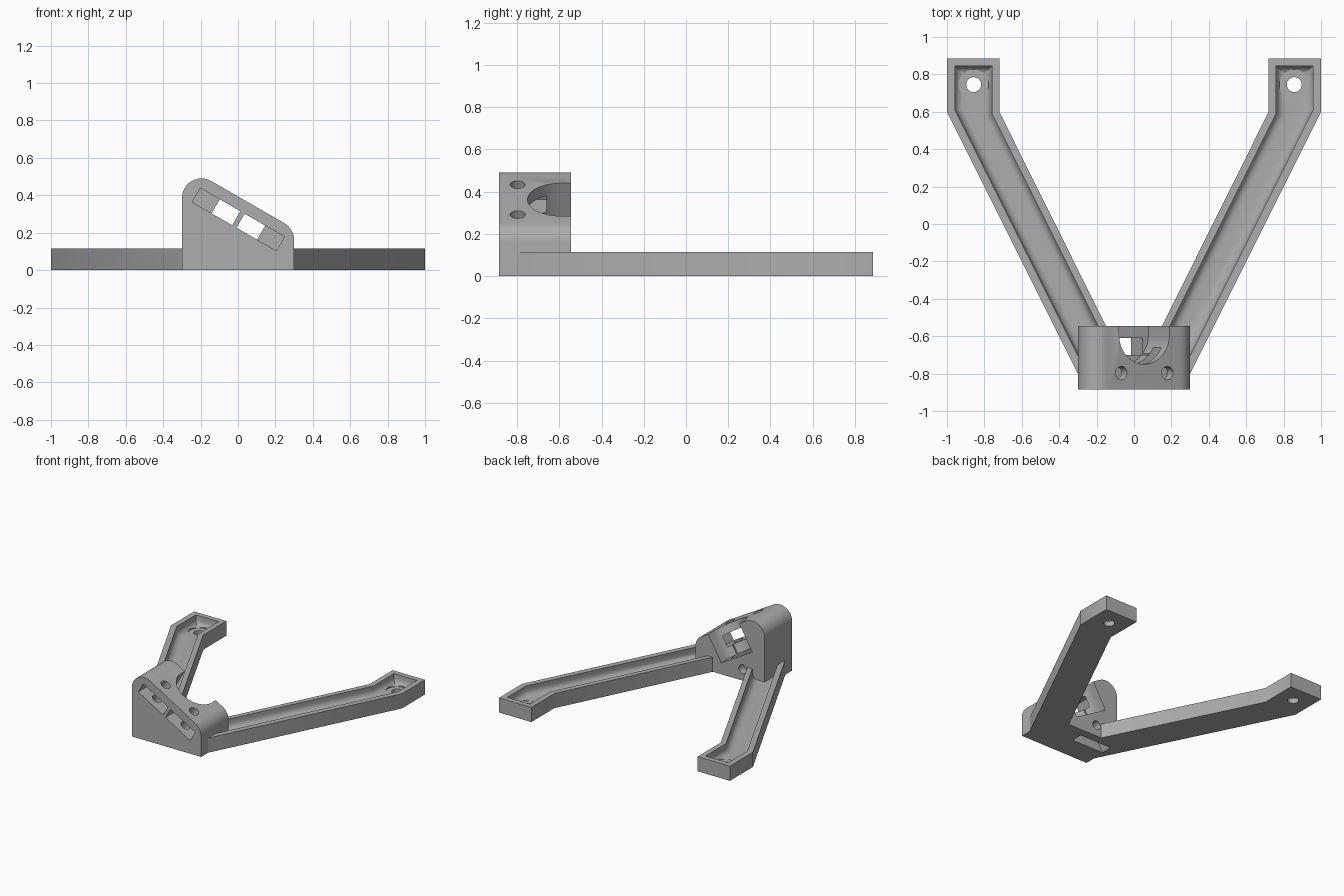
import bpy, bmesh
from math import radians, sin, cos
from mathutils import Matrix, Vector

if "Cube" in bpy.data.objects:
    bpy.data.objects.remove(bpy.data.objects["Cube"])

grey = bpy.data.materials.new("plain grey")
grey.use_nodes = True
grey.diffuse_color = (0.42, 0.42, 0.42, 1)
grey.node_tree.nodes["Principled BSDF"].inputs["Base Color"].default_value = grey.diffuse_color


def make_object(name, bm):
    bmesh.ops.recalc_face_normals(bm, faces=bm.faces)
    mesh = bpy.data.meshes.new(name)
    bm.to_mesh(mesh)
    bm.free()
    mesh.materials.append(grey)
    obj = bpy.data.objects.new(name, mesh)
    bpy.context.collection.objects.link(obj)
    return obj


def prism(name, points, offset, fillet=0):
    """Extrude a closed 3D outline, optionally rounding the edges of its first face."""
    bm = bmesh.new()
    base = bm.faces.new([bm.verts.new(p) for p in points])
    rim = list(base.edges)
    bmesh.ops.extrude_face_region(bm, geom=[base], use_keep_orig=True)
    moved = [v for v in bm.verts if v not in set(base.verts)]
    bmesh.ops.translate(bm, verts=moved, vec=offset)
    bmesh.ops.recalc_face_normals(bm, faces=bm.faces)
    if fillet:
        bmesh.ops.bevel(bm, geom=rim, offset=fillet, segments=5, profile=0.5,
                        affect='EDGES', clamp_overlap=False)
    return make_object(name, bm)


def box(name, lo, hi, matrix=Matrix()):
    lo, hi = Vector(lo), Vector(hi)
    bm = bmesh.new()
    bmesh.ops.create_cube(bm, size=1)
    size = Matrix.Diagonal((*(hi - lo), 1))
    bm.transform(matrix @ Matrix.Translation((lo + hi) / 2) @ size)
    return make_object(name, bm)


def cylinder(name, centre, radius, depth, matrix=Matrix(), turn=Matrix(), sides=48):
    bm = bmesh.new()
    bmesh.ops.create_cone(bm, cap_ends=True, segments=sides, radius1=radius,
                          radius2=radius, depth=depth)
    bm.transform(matrix @ Matrix.Translation(centre) @ turn)
    return make_object(name, bm)


def carve(obj, cutters):
    """Subtract the cutters, bake the result and remove them."""
    for cutter in cutters:
        cutter.hide_render = True
        mod = obj.modifiers.new("cut", 'BOOLEAN')
        mod.operation, mod.solver, mod.object = 'DIFFERENCE', 'EXACT', cutter
    graph = bpy.context.evaluated_depsgraph_get()
    mesh = bpy.data.meshes.new_from_object(obj.evaluated_get(graph))
    obj.modifiers.clear()
    obj.data = mesh
    for cutter in cutters:
        bpy.data.objects.remove(cutter)
    bpy.ops.object.select_all(action='DESELECT')
    obj.select_set(True)
    bpy.context.view_layer.objects.active = obj
    bpy.ops.object.shade_smooth_by_angle(angle=radians(30))


FRONT, BACK = -0.885, -0.545
HALF = 0.3

# Arms: bent trays with a filleted channel and a screw hole at the tip
arm_outline = [(1, 0.885), (0.72, 0.885), (0.72, 0.6), (0.15, BACK),
               (HALF, BACK), (HALF, -0.8), (1, 0.6)]
channel_outline = [(0.957, 0.845), (0.76, 0.845), (0.76, 0.59), (0.09, -0.75),
                   (0.252, -0.8), (0.957, 0.61)]
for side, label in ((1, "left_arm"), (-1, "right_arm")):
    arm = prism(label, [(side * x, y, 0) for x, y in arm_outline], (0, 0, 0.115))
    channel = prism("channel", [(side * x, y, 0.04) for x, y in channel_outline],
                    (0, 0, 0.2), fillet=0.045)
    tip = (side * 0.857, 0.745)
    carve(arm, [channel,
                cylinder("screw_seat", (*tip, 0.139), 0.08, 0.2),
                cylinder("screw_hole", (*tip, 0), 0.04, 0.3)])

# Wedge block: sloped profile with two rounded shoulders
slope, radius = radians(30), 0.105
profile = [(HALF, 0), (-HALF, 0)]
for cx, cz, start, end in ((-0.195, 0.385, 180, 60), (0.195, 0.16, 60, 0)):
    steps = 12
    for i in range(steps + 1):
        a = radians(start + (end - start) * i / steps)
        profile.append((cx + radius * cos(a), cz + radius * sin(a)))
block = prism("wedge_block", [(x, FRONT, z) for x, z in profile], (0, BACK - FRONT, 0))

# Cutters set out in the frame of the sloped face
tilt = Matrix.Translation((0.055, 0, 0.362)) @ Matrix.Rotation(slope, 4, 'Y')
cutters = [
    cylinder("round_pocket", (0, -0.595, 0), 0.155, 0.45, tilt, sides=64),
    box("pocket_mouth", (-0.155, -0.595, -0.225), (0.155, -0.4, 0.225), tilt),
    box("cable_passage", (-0.12, -0.7, -0.8), (0.12, -0.61, -0.15), tilt),
    cylinder("back_hole", (-0.11, -0.53, 0.09), 0.035, 0.24,
             turn=Matrix.Rotation(radians(90), 4, 'X')),
]
for s in (-1, 1):
    inner, outer = s * 0.013, s * 0.26
    cutters.append(box("nut_slot", (min(inner, outer), -1, -0.149),
                       (max(inner, outer), -0.66, -0.062), tilt))
    cutters.append(cylinder("screw_bore", (s * 0.142, -0.797, 0), 0.036, 0.5, tilt))
carve(block, cutters)
